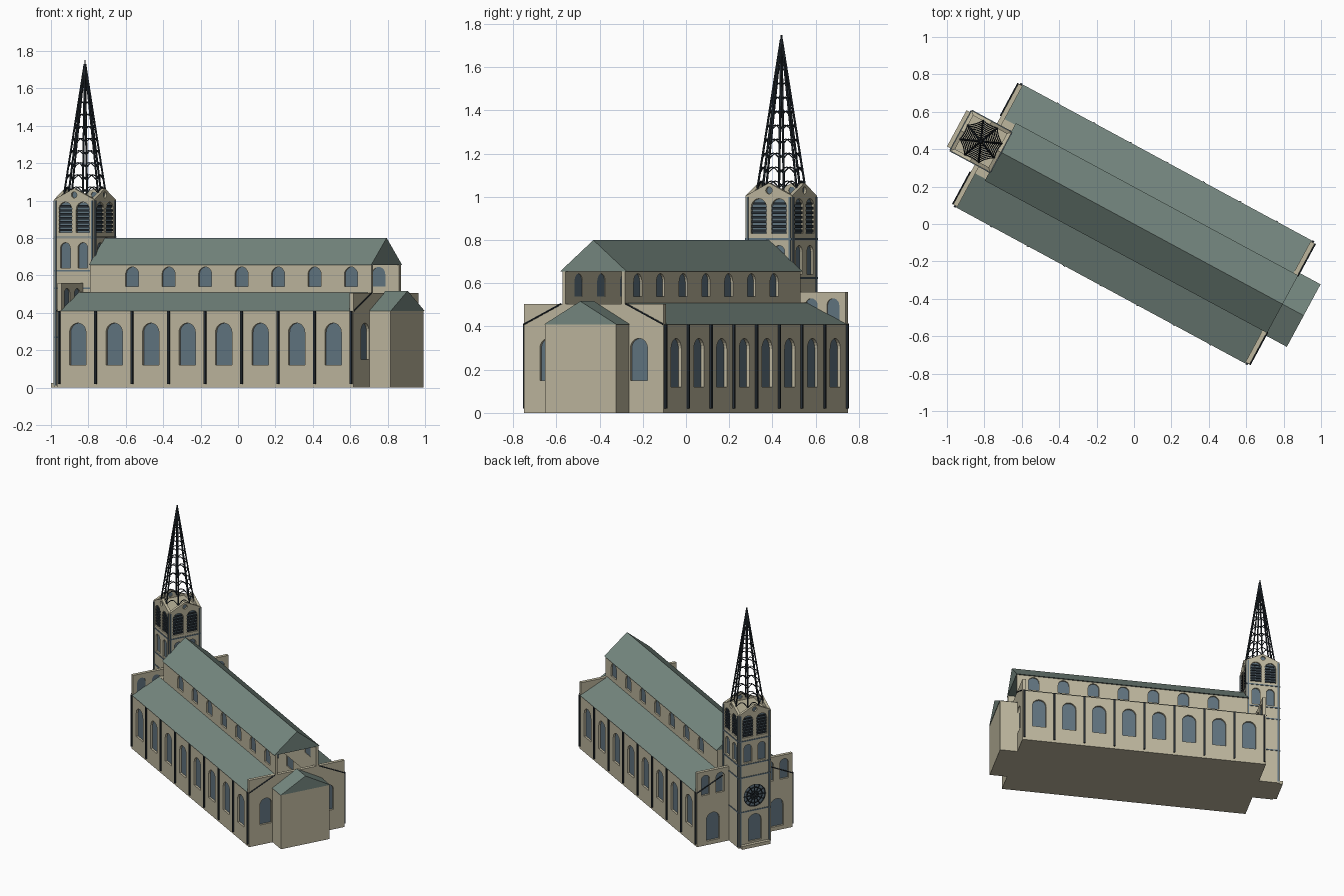
import bpy
from math import sin, cos, pi, radians
from mathutils import Matrix, Vector

cube = bpy.data.objects.get("Cube")
if cube:
    bpy.data.objects.remove(cube)


def material(name, rgb):
    m = bpy.data.materials.new(name)
    m.use_nodes = True
    m.diffuse_color = (*rgb, 1)
    bsdf = next(n for n in m.node_tree.nodes if n.type == 'BSDF_PRINCIPLED')
    bsdf.inputs["Base Color"].default_value = (*rgb, 1)
    bsdf.inputs["Roughness"].default_value = 0.9
    return m


STONE = material("cream_stone", (0.51, 0.47, 0.34))
ROOF = material("green_slate", (0.18, 0.245, 0.215))
GLASS = material("blue_glass", (0.12, 0.175, 0.215))
IRON = material("dark_iron", (0.02, 0.028, 0.036))

# The whole church is turned on the ground
TURN = Matrix.Rotation(radians(-28.35), 4, 'Z')


def to_mesh(name, curve, matrix, mat):
    temp = bpy.data.objects.new(name + "_curve", curve)
    bpy.context.scene.collection.objects.link(temp)
    graph = bpy.context.evaluated_depsgraph_get()
    mesh = bpy.data.meshes.new_from_object(temp.evaluated_get(graph))
    bpy.data.objects.remove(temp)
    bpy.data.curves.remove(curve)
    mesh.name = name
    mesh.transform(matrix)
    mesh.materials.clear()
    mesh.materials.append(mat)
    obj = bpy.data.objects.new(name, mesh)
    bpy.context.scene.collection.objects.link(obj)
    return obj


def add_splines(curve, loops, cyclic):
    for loop in loops:
        sp = curve.splines.new('POLY')
        sp.points.add(len(loop) - 1)
        for p, co in zip(sp.points, loop):
            p.co = (*co, 0, 1) if len(co) == 2 else (*co, 1)
        sp.use_cyclic_u = cyclic
        sp.use_smooth = False


def panel(name, loops, pos, yaw, thick, mat, inset=0.0):
    """Upright slab from flat loops; inner loops are holes; outer face at pos."""
    curve = bpy.data.curves.new(name, 'CURVE')
    curve.dimensions = '2D'
    curve.fill_mode = 'BOTH'
    curve.extrude = thick / 2
    add_splines(curve, loops, True)
    m = (TURN @ Matrix.Translation((*pos, 0)) @ Matrix.Rotation(radians(yaw), 4, 'Z')
         @ Matrix.Rotation(pi / 2, 4, 'X') @ Matrix.Translation((0, 0, -inset - thick / 2)))
    return to_mesh(name, curve, m, mat)


def tubes(name, paths, radius, mat):
    curve = bpy.data.curves.new(name, 'CURVE')
    curve.dimensions = '3D'
    curve.bevel_depth = radius
    curve.bevel_resolution = 1
    curve.use_fill_caps = True
    add_splines(curve, paths, False)
    return to_mesh(name, curve, TURN, mat)


def rect(x0, x1, z0, z1):
    return [(x0, z0), (x1, z0), (x1, z1), (x0, z1)]


def circle(x, z, r, n=20):
    return [(x + r * cos(2 * pi * i / n), z + r * sin(2 * pi * i / n)) for i in range(n)]


def arch(x, w, z0, z1, n=10):
    r = w / 2
    top = [(x + r * cos(pi * i / n), z1 - r + r * sin(pi * i / n)) for i in range(n + 1)]
    return [(x - r, z0), (x + r, z0)] + top


def box(name, x0, x1, y0, y1, z0, z1, mat):
    return panel(name, [rect(x0, x1, z0, z1)], (0, y0), 0, y1 - y0, mat)


def wall(name, outline, holes, pos, yaw, thick=0.025):
    panel(name, [outline] + holes, pos, yaw, thick, STONE)
    panel(name + "_glass", holes, pos, yaw, 0.004, GLASS, thick * 0.6)


# Main dimensions
END, AISLE, NAVE = 0.90, 0.367, 0.165
EAVE, AISLE_TOP, NAVE_EAVE, RIDGE = 0.41, 0.51, 0.655, 0.80
BAY = 0.2216
bays = [(i - 3.5) * BAY for i in range(8)]

# Aisles, clerestory and their drainpipes on both long sides
box("floor_slab", -END, END, -AISLE + 0.01, AISLE - 0.01, 0, 0.01, STONE)
for side, s, yaw in (("south", -1, 0), ("north", 1, 180)):
    wall(side + "_aisle_wall", rect(-END, END, 0, EAVE),
         [arch(x, 0.1, 0.12, 0.345) for x in bays], (0, s * AISLE), yaw)
    flip = -s
    wall(side + "_clerestory", rect(*sorted((-0.81 * flip, END * flip)), 0.4, NAVE_EAVE),
         [arch(x * flip, 0.08, 0.54, 0.645) for x in bays[1:]], (0, s * NAVE), yaw, 0.018)
    pipes = [rect(x - 0.006, x + 0.006, 0.02, EAVE)
             for x in [(i - 4) * BAY for i in range(9)]]
    panel(side + "_drainpipes", pipes, (0, s * (AISLE + 0.01)), yaw, 0.01, IRON)
    panel(side + "_aisle_roof",
          [[(s * 0.374, EAVE), (s * 0.16, EAVE), (s * 0.16, AISLE_TOP)]],
          (END - 0.022, 0), 90, 2 * END - 0.044, ROOF)

    # West screen walls with a low door and a pair of windows
    lo, hi = sorted((-s * 0.12, -s * AISLE))
    mid = -s * 0.245
    wall(side + "_west_wall", rect(lo, hi, 0, 0.56),
         [arch(mid, 0.1, 0.03, 0.24), arch(mid - 0.057, 0.065, 0.38, 0.53),
          arch(mid + 0.057, 0.065, 0.38, 0.53)], (-END, 0), -90)
    # Sloping iron strips across the end walls
    for end, u in (("east", END + 0.003), ("west", -END - 0.003)):
        tubes(f"{side}_{end}_slope_strip",
              [[(u, s * AISLE, EAVE), (u, s * 0.17, AISLE_TOP - 0.005)]], 0.004, IRON)

# East wall, nave roof and the link to the tower
wall("east_wall", rect(-AISLE, AISLE, 0, 0.505),
     [arch(s * 0.238, 0.09, 0.15, 0.345) for s in (-1, 1)], (END, 0), 90)
panel("nave_roof", [[(-0.175, NAVE_EAVE), (0.175, NAVE_EAVE), (0, RIDGE)]],
      (END + 0.003, 0), 90, 1.715, ROOF)
box("west_link", -END + 0.01, -0.80, -NAVE, NAVE, 0, AISLE_TOP, STONE)
box("nave_west_wall", -0.81, -0.79, -NAVE, NAVE, 0.4, NAVE_EAVE, STONE)

# Choir
box("choir", END - 0.01, 1.028, -0.186, 0.186, 0, EAVE, STONE)
panel("choir_roof", [[(-0.19, EAVE), (0.19, EAVE), (0, 0.517)]],
      (1.031, 0), 90, 0.135, ROOF)

# Tower
TX, H = -0.93, 0.122
box("tower_floor", TX - H + 0.01, TX + H - 0.01, -H + 0.01, H - 0.01, 0, 0.01, STONE)
box("tower_roof_deck", TX - H + 0.01, TX + H - 0.01, -H + 0.01, H - 0.01, 0.99, 1.005, STONE)
box("entrance_step", -1.077, -1.04, -0.11, 0.11, 0, 0.025, STONE)
for side, yaw in (("south", 0), ("east", 90), ("north", 180), ("west", 270)):
    out = Vector((sin(radians(yaw)), -cos(radians(yaw))))
    pos = Vector((TX, 0)) + out * H
    outline = [(-H, 0), (H, 0), (H, 1.005), (0, 1.065), (-H, 1.005)]
    holes = [circle(0, 1.03, 0.017, 12)]
    for x in (-0.053, 0.053):
        holes += [arch(x, 0.06, 0.64, 0.775), arch(x, 0.08, 0.83, 0.992)]
    if side == "west":
        holes += [arch(0, 0.1, 0.04, 0.24), circle(0, 0.38, 0.085, 28)]
    wall(f"tower_{side}_wall", outline, holes, pos, yaw, 0.02)
    slats = [rect(x - 0.04, x + 0.04, z, z + 0.012)
             for x in (-0.053, 0.053) for z in [0.836 + 0.021 * k for k in range(6)]]
    slats += [rect(x - 0.03, x + 0.03, 0.964, 0.975) for x in (-0.053, 0.053)]
    panel(f"tower_{side}_louvres", slats, pos, yaw, 0.007, IRON, 0.003)
    strips = [rect(x - 0.005, x + 0.005, 0.01, 1.0) for x in (-0.111, 0.111)]
    panel(f"tower_{side}_corner_strips", strips, pos + out * 0.005, yaw, 0.006, GLASS)
    bands = [rect(-H, H, z - 0.004, z + 0.004) for z in (0.27, 0.53, 0.625, 0.805)]
    panel(f"tower_{side}_bands", bands, pos + out * 0.004, yaw, 0.005, GLASS)

# Rose window tracery
RX = TX - H + 0.004
spokes = [[(RX, 0, 0.38), (RX, 0.085 * cos(a), 0.38 + 0.085 * sin(a))]
          for a in [i * pi / 6 for i in range(12)]]
rings = [[(RX, y, z) for y, z in circle(0, 0.38, r, 24) + [(r, 0.38)]]
         for r in (0.03, 0.058, 0.084)]
tubes("rose_tracery", spokes + rings, 0.004, IRON)

# Open iron spire: eight ribs joined by rings of small arches
BASE, TIP, R = 1.005, 1.73, 0.115


def on_spire(i, z):
    r = R * (TIP - z) / (TIP - BASE) + 0.002
    a = pi / 8 + i * pi / 4
    return Vector((TX + r * cos(a), r * sin(a), z))


tubes("spire_ribs", [[on_spire(i, BASE), on_spire(i, TIP)] for i in range(8)], 0.0055, IRON)
hoops = []
for k in range(9):
    z = 1.04 + 0.068 * k
    rise = 0.035 * (TIP - z) / (TIP - BASE)
    for i in range(8):
        path = []
        for j in range(7):
            t = j / 6
            h = z + rise * sin(pi * t)
            path.append(on_spire(i, h).lerp(on_spire(i + 1, h), t))
        hoops.append(path)
tubes("spire_arches", hoops, 0.003, IRON)
tubes("spire_finial", [[(TX, 0, 1.70), (TX, 0, 1.75)]], 0.004, IRON)
